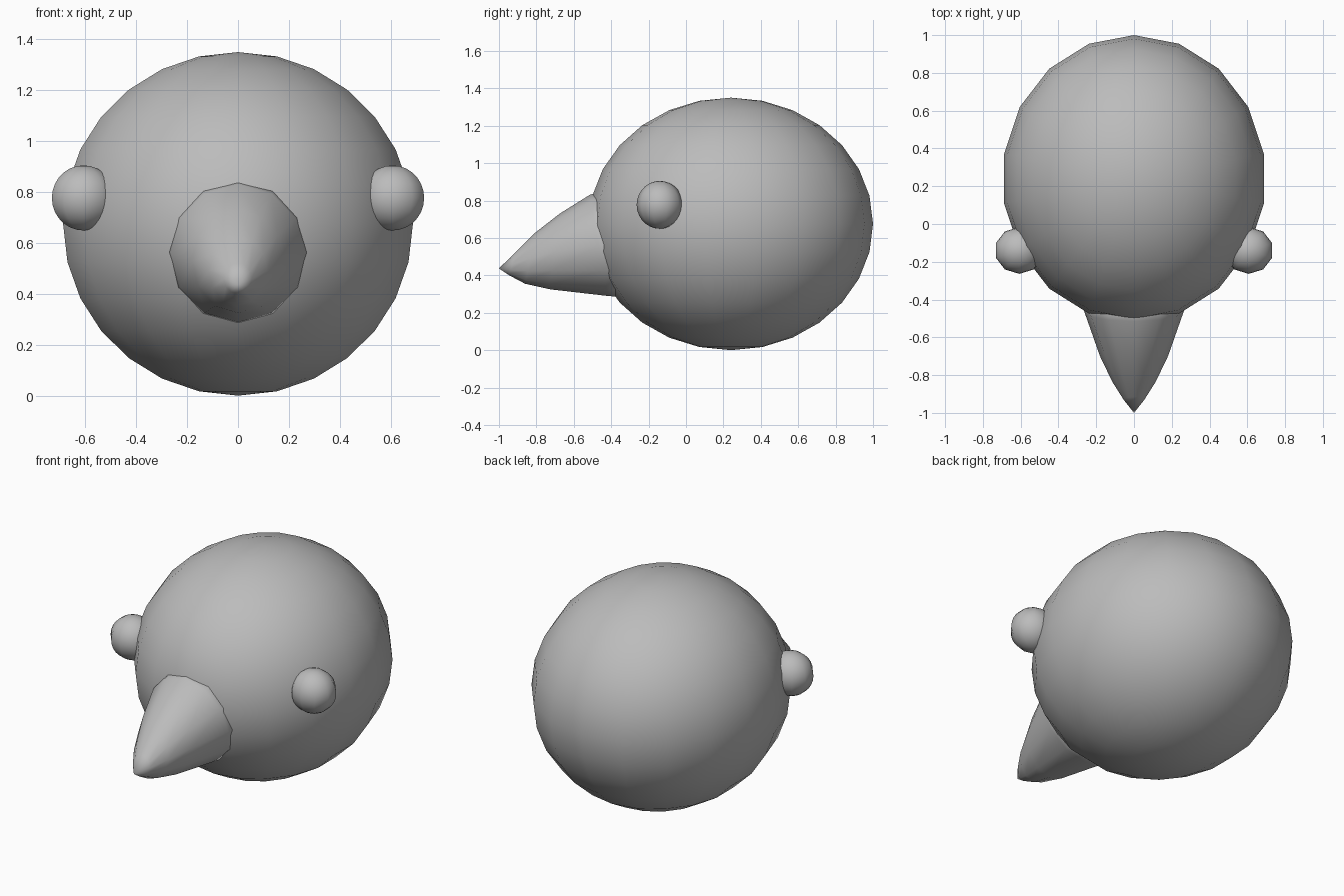
import bpy
import bmesh
import math

if "Cube" in bpy.data.objects:
    bpy.data.objects.remove(bpy.data.objects["Cube"], do_unlink=True)

# Single plain grey
grey = bpy.data.materials.new("light_grey")
grey.use_nodes = True
colour = (0.5, 0.5, 0.5, 1)
grey.diffuse_color = colour
grey.node_tree.nodes["Principled BSDF"].inputs["Base Color"].default_value = colour


def finish(name, bm):
    """Turn a bmesh into a smooth shaded grey object."""
    bmesh.ops.recalc_face_normals(bm, faces=bm.faces)
    mesh = bpy.data.meshes.new(name)
    bm.to_mesh(mesh)
    bm.free()
    mesh.materials.append(grey)
    mesh.shade_smooth()
    obj = bpy.data.objects.new(name, mesh)
    bpy.context.collection.objects.link(obj)
    return obj


def ball(name, centre, radii, segments, rings):
    """Ellipsoid with its poles on the vertical axis."""
    bm = bmesh.new()
    bmesh.ops.create_uvsphere(bm, u_segments=segments, v_segments=rings, radius=1)
    bmesh.ops.scale(bm, vec=radii, verts=bm.verts)
    bmesh.ops.translate(bm, vec=centre, verts=bm.verts)
    return finish(name, bm)


# Body and the two eyes
ball("body", (0, 0.24, 0.675), (0.698, 0.76, 0.675), 18, 14)
for side, name in ((1, "left_eye"), (-1, "right_eye")):
    ball(name, (side * 0.607, -0.14, 0.777), (0.131, 0.124, 0.128), 10, 14)

# Beak rings: top (y, z), bottom (y, z), half width
rings = [
    ((-0.43, 0.86), (-0.30, 0.28), 0.29),
    ((-0.515, 0.83), (-0.42, 0.29), 0.262),
    ((-0.675, 0.73), (-0.725, 0.325), 0.18),
    ((-0.81, 0.625), (-0.86, 0.355), 0.115),
    ((-0.915, 0.52), (-0.945, 0.40), 0.055),
]
sides = 12
bm = bmesh.new()
loops = []
for top, bottom, half in rings:
    loop = []
    for i in range(sides):
        a = math.tau * i / sides
        t = (1 + math.cos(a)) / 2
        y, z = (b + (u - b) * t for u, b in zip(top, bottom))
        loop.append(bm.verts.new((half * math.sin(a), y, z)))
    loops.append(loop)
for near, far in zip(loops, loops[1:]):
    for i in range(sides):
        j = (i + 1) % sides
        bm.faces.new((near[i], near[j], far[j], far[i]))
tip = bm.verts.new((0, -1, 0.437))
for i in range(sides):
    bm.faces.new((loops[-1][i], loops[-1][(i + 1) % sides], tip))
bm.faces.new(loops[0])
finish("beak", bm)
